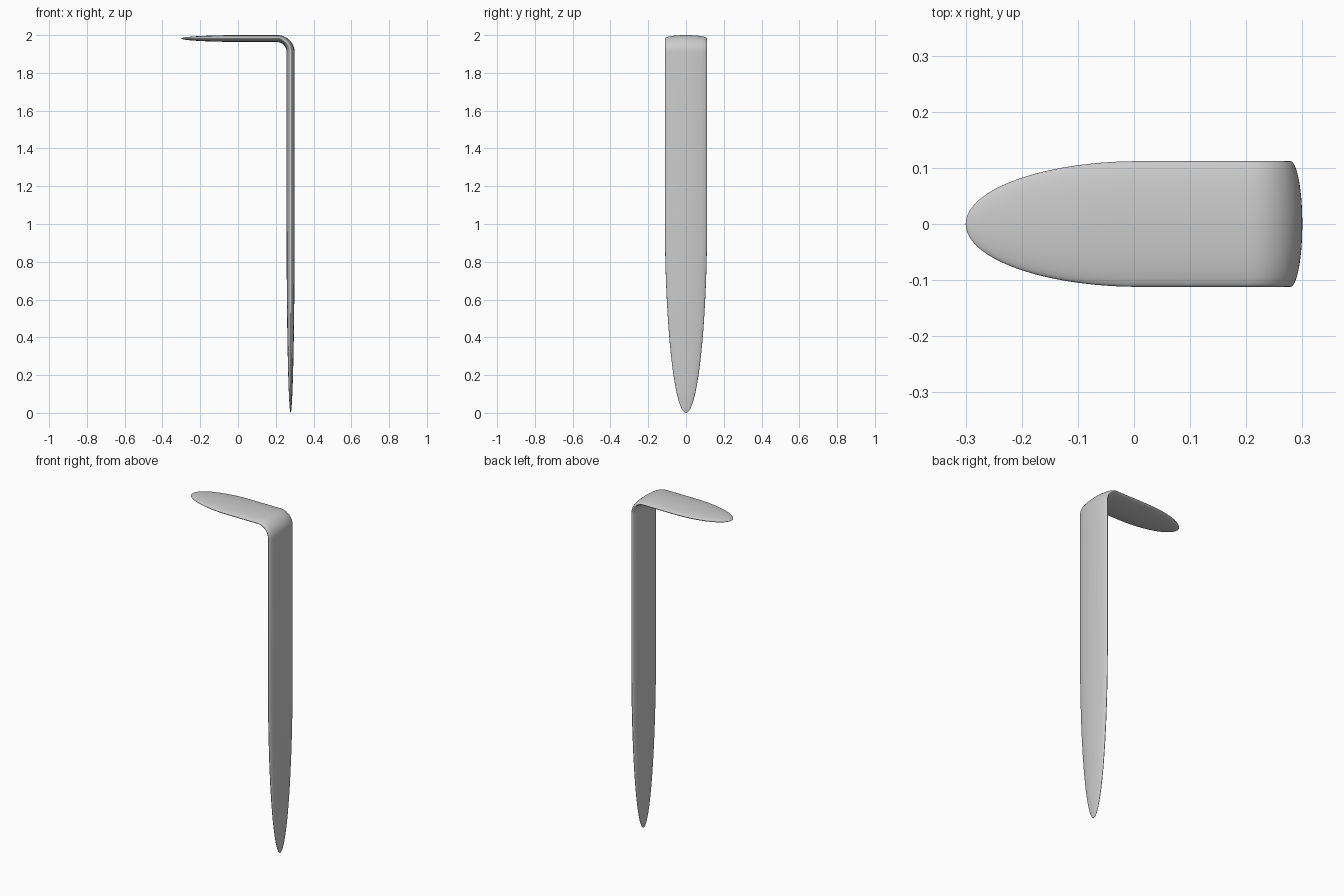
import bpy, bmesh
from math import sin, cos, pi, sqrt
from mathutils import Vector

if "Cube" in bpy.data.objects:
    bpy.data.objects.remove(bpy.data.objects["Cube"])

HALF_W = 0.112           # half width of the strip
ARM_T, LEG_T = 0.018, 0.0215   # half thickness of arm and leg
ARM_Z, LEG_X = 1.982, 0.2785   # centre lines
BEND = 0.072             # centre-line bend radius
SIDES = 48


def ring(bm, centre, normal, width, thick):
    """Elliptical section: wide along y, thin along the normal."""
    return [bm.verts.new(centre + Vector((0, width * cos(2 * pi * i / SIDES), 0))
                         + normal * thick * sin(2 * pi * i / SIDES))
            for i in range(SIDES)]


# Stations along the path: centre, outward normal, size factor, half thickness
stations = []
N = 24
arm_len, leg_len = 0.31, 1.03

# Arm: elliptical taper at its free end
for i in range(1, N + 1):
    a = pi / 2 * i / N
    stations.append((Vector((-0.3 + arm_len * (1 - cos(a)), 0, ARM_Z)),
                     Vector((0, 0, 1)), sin(a), ARM_T))

# Rounded bend
bx, bz = LEG_X - BEND, ARM_Z - BEND
for i in range(17):
    a = pi / 2 * i / 16
    n = Vector((sin(a), 0, cos(a)))
    stations.append((Vector((bx, 0, bz)) + n * BEND, n, 1.0,
                     ARM_T + (LEG_T - ARM_T) * i / 16))

# Leg: long elliptical taper down to the ground
for i in range(N, 0, -1):
    a = pi / 2 * i / N
    stations.append((Vector((LEG_X, 0, leg_len * (1 - cos(a)))),
                     Vector((1, 0, 0)), sin(a), LEG_T))

# Loft the sections and close both tips
bm = bmesh.new()
rings = [ring(bm, c, n, HALF_W * f, t * f) for c, n, f, t in stations]
for r0, r1 in zip(rings, rings[1:]):
    for i in range(SIDES):
        j = (i + 1) % SIDES
        bm.faces.new((r0[i], r0[j], r1[j], r1[i]))
for tip, r in ((Vector((-0.3, 0, ARM_Z)), rings[0]),
               (Vector((LEG_X, 0, 0)), rings[-1])):
    v = bm.verts.new(tip)
    for i in range(SIDES):
        bm.faces.new((v, r[i], r[(i + 1) % SIDES]))
bmesh.ops.recalc_face_normals(bm, faces=bm.faces)

mesh = bpy.data.meshes.new("bent_blade")
bm.to_mesh(mesh)
bm.free()
for p in mesh.polygons:
    p.use_smooth = True
obj = bpy.data.objects.new("bent_blade", mesh)
bpy.context.collection.objects.link(obj)
